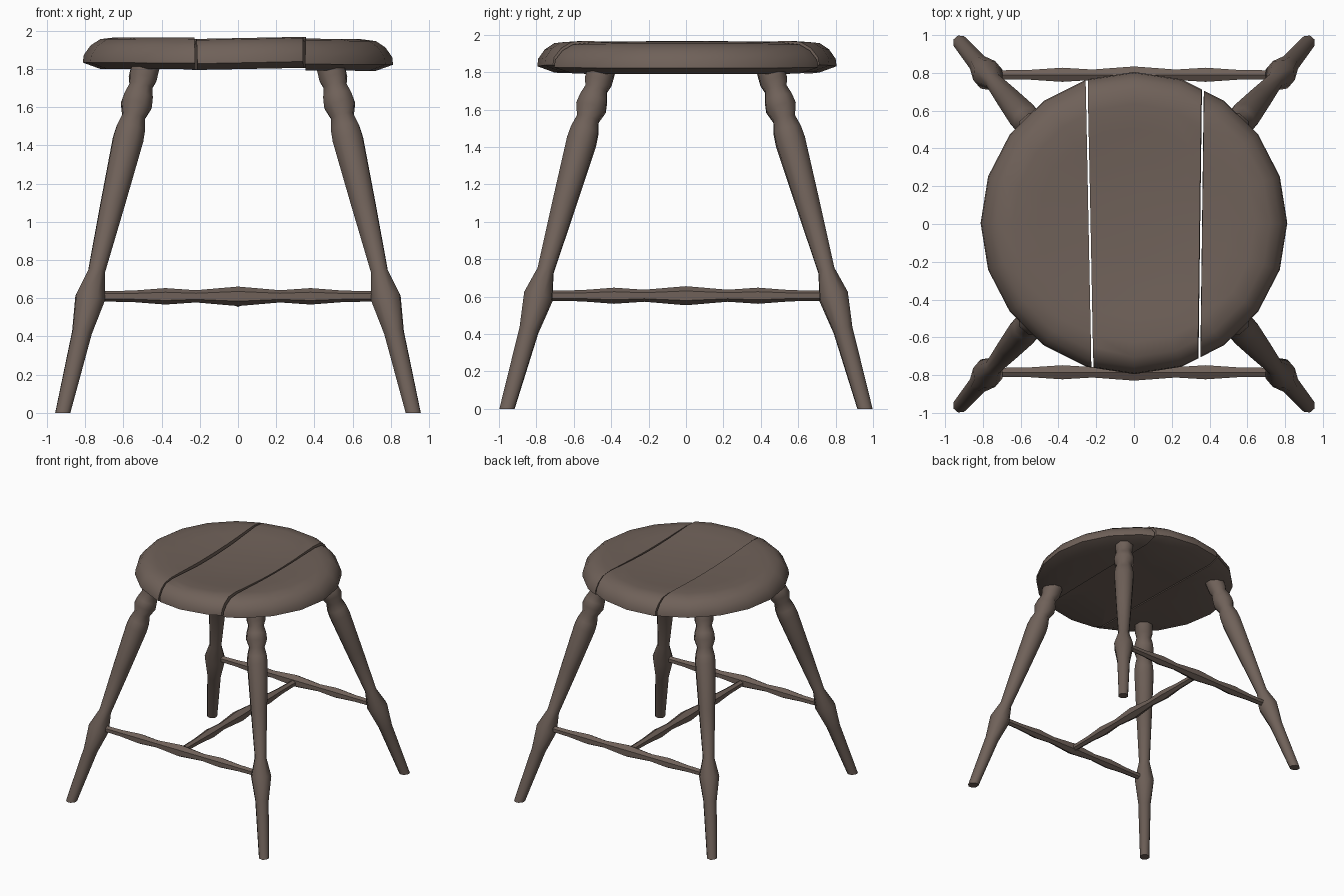
import bpy, bmesh, math
from mathutils import Vector, Matrix

if "Cube" in bpy.data.objects:
    bpy.data.objects.remove(bpy.data.objects["Cube"])

wood = bpy.data.materials.new("dark brown wood")
wood.diffuse_color = (0.16, 0.12, 0.10, 1)
wood.use_nodes = True
wood.node_tree.nodes["Principled BSDF"].inputs["Base Color"].default_value = wood.diffuse_color


def finish(bm, name, angle):
    bmesh.ops.recalc_face_normals(bm, faces=bm.faces)
    me = bpy.data.meshes.new(name)
    bm.to_mesh(me)
    bm.free()
    me.materials.append(wood)
    ob = bpy.data.objects.new(name, me)
    bpy.context.collection.objects.link(ob)
    bpy.ops.object.select_all(action='DESELECT')
    ob.select_set(True)
    bpy.context.view_layer.objects.active = ob
    bpy.ops.object.shade_smooth_by_angle(angle=math.radians(angle))
    return ob


def skin(bm, rings):
    for a, b in zip(rings, rings[1:]):
        n = len(a)
        for i in range(n):
            bm.faces.new((a[i], a[(i + 1) % n], b[(i + 1) % n], b[i]))


def turned(name, a, b, profile, sides, flat_foot=False):
    """Lathe-turned rod from a to b; profile = (fraction, radius)."""
    a, b = Vector(a), Vector(b)
    d = (b - a).normalized()
    q = d.to_track_quat('Z', 'Y')
    bm = bmesh.new()
    rings = []
    for k, (t, r) in enumerate(profile):
        ring = []
        for i in range(sides):
            an = 2 * math.pi * (i + 0.5) / sides
            p = a.lerp(b, t) + q @ Vector((r * math.cos(an), r * math.sin(an), 0))
            if flat_foot and k == 0:
                p -= d * (p.z / d.z)      # cut the foot level with the floor
            ring.append(bm.verts.new(p))
        rings.append(ring)
    skin(bm, rings)
    bm.faces.new(rings[0])
    bm.faces.new(rings[-1])
    return finish(bm, name, 50)


# splayed legs: (height, radius)
TOP = 1.85
leg = [(0, .041), (.42, .055), (.60, .083), (.74, .047), (1.10, .068), (1.43, .085),
       (1.49, .080), (1.55, .064), (1.61, .087), (1.66, .080), (1.71, .064),
       (1.75, .078), (TOP, .078)]
for sy, fb in ((-1, "front"), (1, "back")):
    for sx, lr in ((-1, "left"), (1, "right")):
        turned(f"{fb}_{lr}_leg", (sx * .917, sy * .957, 0), (sx * .475, sy * .441, TOP),
               [(z / TOP, r) for z, r in leg], 8, True)

# H-shaped stretchers
half = [(-.77, .026), (-.55, .030), (-.38, .043), (-.22, .032)]
rod = half + [(0, .051)] + [(-x, r) for x, r in reversed(half)]
prof = [((x + .77) / 1.54, r) for x, r in rod]
turned("front_stretcher", (-.77, -.785, .61), (.77, -.785, .61), prof, 6)
turned("back_stretcher", (-.77, .79, .61), (.77, .79, .61), prof, 6)
turned("middle_stretcher", (0, -.78, .605), (0, .78, .605), prof, 6)


# seat split into three planks with narrow gaps
def plank(name, cuts, move, dip, tilt):
    bm = bmesh.new()
    N = 20
    rings = []
    for r, z in ((.35, 1.80), (.71, 1.797), (.80, 1.83), (.795, 1.87), (.76, 1.92),
                 (.71, 1.953), (.63, 1.963), (.50, 1.957), (.33, 1.947), (.16, 1.942)):
        dz = -dip * (1 - (r / .71) ** 2) if z > 1.94 and r < .71 else 0
        rings.append([bm.verts.new((r * 1.015 * math.cos(2 * math.pi * i / N),
                                    r * math.sin(2 * math.pi * i / N) + .005, z + dz))
                      for i in range(N)])
    skin(bm, rings)
    bm.faces.new(rings[0])
    bm.faces.new(rings[-1])
    bmesh.ops.recalc_face_normals(bm, faces=bm.faces)
    for co, no in cuts:
        bmesh.ops.bisect_plane(bm, geom=bm.verts[:] + bm.edges[:] + bm.faces[:],
                               plane_co=co, plane_no=no, clear_outer=True)
        bmesh.ops.holes_fill(bm, edges=[e for e in bm.edges if e.is_boundary])
    piv = Matrix.Translation((.05, 0, 1.88))
    bm.transform(Matrix.Translation(move) @ piv @ Matrix.Rotation(tilt, 4, 'Y') @ piv.inverted())
    finish(bm, name, 38)


L, R = Vector((1, .02, 0)), Vector((1, -.013, 0))
plank("seat_left_plank", [((-.241, 0, 0), L)], (0, 0, 0), 0, .004)
plank("seat_middle_plank", [((-.229, 0, 0), -L), ((.349, 0, 0), R)], (0, 0, .003), .018, -.02)
plank("seat_right_plank", [((.361, 0, 0), -R)], (0, 0, -.002), 0, .008)
